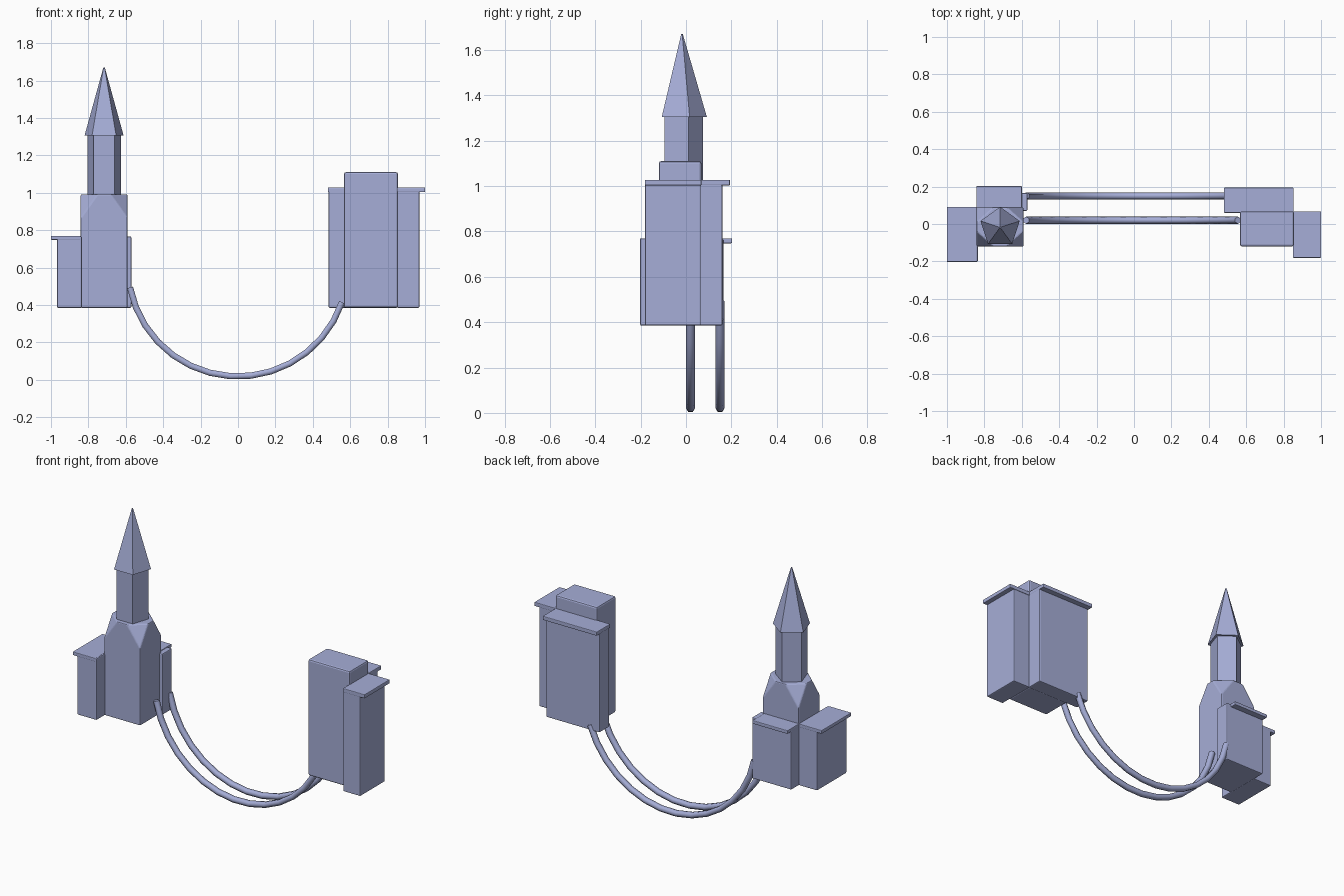
import bpy, bmesh, math
from mathutils import Vector

if "Cube" in bpy.data.objects:
    bpy.data.objects.remove(bpy.data.objects["Cube"])

lavender = bpy.data.materials.new("lavender")
lavender.use_nodes = True
COLOUR = (0.38, 0.42, 0.68, 1)
lavender.diffuse_color = COLOUR
lavender.node_tree.nodes["Principled BSDF"].inputs["Base Color"].default_value = COLOUR

GROUND = 0.385          # underside of the buildings
LOOP_Z = 0.606          # centre height of the track loop


def finish(name, bm):
    bmesh.ops.recalc_face_normals(bm, faces=bm.faces)
    mesh = bpy.data.meshes.new(name)
    bm.to_mesh(mesh)
    bm.free()
    mesh.materials.append(lavender)
    obj = bpy.data.objects.new(name, mesh)
    bpy.context.scene.collection.objects.link(obj)
    return obj


def soften(obj, width=0.006):
    mod = obj.modifiers.new("soft_edges", 'BEVEL')
    mod.width = width
    mod.segments = 2
    mod.limit_method = 'ANGLE'


def box(name, x, y, z, width=0.006):
    bm = bmesh.new()
    bmesh.ops.create_cube(bm, size=1)
    for v in bm.verts:
        v.co = [lo + (c + 0.5) * (hi - lo) for c, (lo, hi) in zip(v.co, (x, y, z))]
    obj = finish(name, bm)
    soften(obj, width)
    return obj


def pentagon(name, r1, r2, z0, z1):
    """Five-sided column or spire with one corner towards the back."""
    bm = bmesh.new()
    bmesh.ops.create_cone(bm, cap_ends=True, segments=5, radius1=r1, radius2=r2, depth=z1 - z0)
    back = max(bm.verts, key=lambda v: v.co.xy.length).co
    turn = math.pi / 2 - math.atan2(back.y, back.x)
    for v in bm.verts:
        a = math.atan2(v.co.y, v.co.x) + turn
        r = v.co.xy.length
        v.co = (-0.716 + r * math.cos(a), -0.018 + r * math.sin(a), v.co.z + (z0 + z1) / 2)
    return finish(name, bm)


def church_body():
    """Block whose upper corners are sliced off below the steeple."""
    bm = bmesh.new()
    hx, hy, top = 0.125, 0.105, 0.992
    for sx in (-1, 1):
        for sy in (-1, 1):
            for px, py, pz in ((hx, hy, GROUND), (hx, hy, 0.865),
                               (hx - 0.09, hy, top), (hx, hy - 0.08, top)):
                bm.verts.new((-0.716 + sx * px, -0.015 + sy * py, pz))
    bmesh.ops.convex_hull(bm, input=bm.verts)
    bmesh.ops.dissolve_limit(bm, angle_limit=0.02, verts=bm.verts, edges=bm.edges)
    obj = finish("church_body", bm)
    soften(obj)
    return obj


# Church with steeple
body = church_body()
pentagon("steeple_shaft", 0.094, 0.094, 0.95, 1.32)
pentagon("steeple_spire", 0.11, 0.004, 1.305, 1.67)

# Church annexes with overhanging roof slabs
box("church_side_annex", (-0.968, -0.835), (-0.202, 0.09), (GROUND, 0.768))
box("church_side_roof", (-1.0, -0.842), (-0.203, 0.091), (0.748, 0.77), 0.004)
church_back = box("church_back_annex", (-0.842, -0.57), (0.07, 0.165), (GROUND, 0.766))
church_back_roof = box("church_back_roof", (-0.843, -0.6), (0.08, 0.203), (0.748, 0.77), 0.004)

# Tall tower and its annexes
tower = box("tower_body", (0.567, 0.855), (-0.12, 0.068), (GROUND, 1.11), 0.01)
box("tower_side_annex", (0.85, 0.97), (-0.18, 0.065), (GROUND, 1.026))
box("tower_side_roof", (0.85, 1.0), (-0.181, 0.068), (1.003, 1.028), 0.004)
tower_back = box("tower_back_annex", (0.485, 0.853), (0.06, 0.16), (GROUND, 1.026))
tower_back_roof = box("tower_back_roof", (0.48, 0.854), (0.06, 0.194), (1.003, 1.028), 0.004)

# Round clearance cut along the track
bm = bmesh.new()
bmesh.ops.create_cone(bm, cap_ends=True, segments=64, radius1=0.625, radius2=0.625, depth=0.4)
for v in bm.verts:
    v.co = Vector((v.co.x, 0.19 + v.co.z, LOOP_Z + v.co.y))
cutter = finish("clearance_cutter", bm)
cutter.hide_render = True
cutter.hide_viewport = True
cutter.display_type = 'WIRE'
for obj in (body, church_back, church_back_roof, tower, tower_back, tower_back_roof):
    mod = obj.modifiers.new("clearance", 'BOOLEAN')
    mod.operation = 'DIFFERENCE'
    mod.solver = 'EXACT'
    mod.object = cutter

# Pair of hanging rails
for name, y in (("front_rail", 0.02), ("back_rail", 0.15)):
    curve = bpy.data.curves.new(name, 'CURVE')
    curve.dimensions = '3D'
    curve.bevel_depth = 0.019
    curve.bevel_resolution = 1
    curve.use_fill_caps = True
    spline = curve.splines.new('POLY')
    steps = 14
    spline.points.add(steps)
    for i, p in enumerate(spline.points):
        a = math.radians(-169 + i * 150 / steps)
        p.co = (0.588 * math.cos(a), y, LOOP_Z + 0.588 * math.sin(a), 1)
    spline.use_smooth = True
    curve.materials.append(lavender)
    rail = bpy.data.objects.new(name, curve)
    bpy.context.scene.collection.objects.link(rail)
